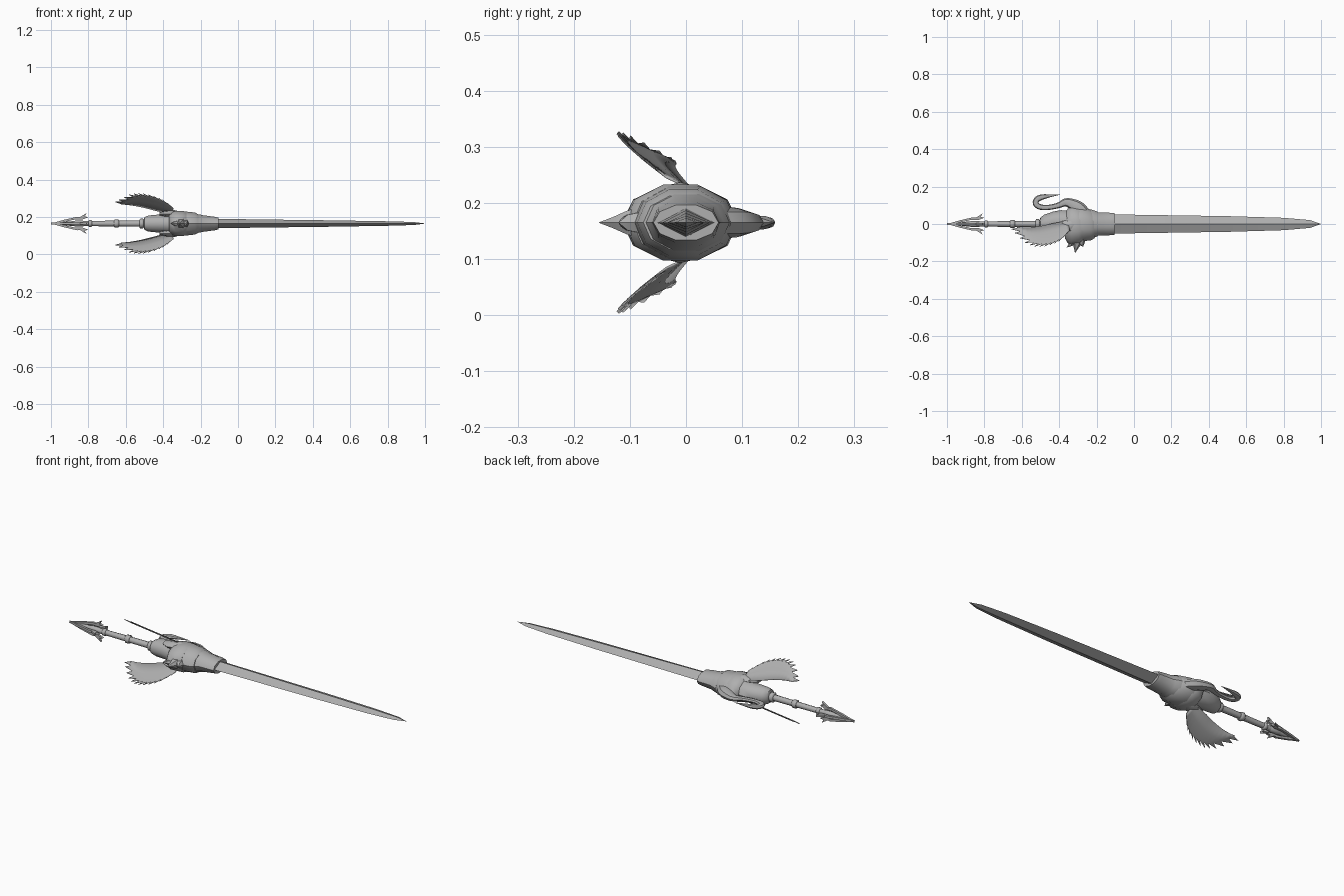
import bpy, bmesh, math
from mathutils import Vector

if "Cube" in bpy.data.objects:
    bpy.data.objects.remove(bpy.data.objects["Cube"])

ZC = 0.165  # height of the weapon's long axis
steel = bpy.data.materials.new("dark_steel")
steel.diffuse_color = (0.43, 0.43, 0.43, 1)
steel.use_nodes = True
steel.node_tree.nodes["Principled BSDF"].inputs["Base Color"].default_value = steel.diffuse_color


def make(name, verts, faces, thickness=0, smooth=0):
    me = bpy.data.meshes.new(name)
    me.from_pydata(verts, [], faces)
    me.materials.append(steel)
    bm = bmesh.new()
    bm.from_mesh(me)
    bmesh.ops.remove_doubles(bm, verts=bm.verts, dist=1e-5)
    bmesh.ops.recalc_face_normals(bm, faces=bm.faces)
    bm.to_mesh(me)
    bm.free()
    ob = bpy.data.objects.new(name, me)
    bpy.context.collection.objects.link(ob)
    if smooth:
        bpy.ops.object.select_all(action='DESELECT')
        ob.select_set(True)
        bpy.context.view_layer.objects.active = ob
        bpy.ops.object.shade_smooth_by_angle(angle=math.radians(smooth))
    if thickness:
        mod = ob.modifiers.new("thickness", 'SOLIDIFY')
        mod.thickness = thickness
        mod.offset = 0
    return ob


def loft(name, rings, sides, follow=False, turn=0.0, smooth=40):
    """Rings are (x, y, half width, half height); follow tilts them to the path."""
    verts, faces = [], []
    n = len(rings)
    for i, (x, y, rw, rz) in enumerate(rings):
        side = Vector((0, 1, 0))
        if follow:
            a, b = rings[max(i - 1, 0)], rings[min(i + 1, n - 1)]
            t = Vector((b[0] - a[0], b[1] - a[1], 0)).normalized()
            side = Vector((-t.y, t.x, 0))
        for k in range(sides):
            a = 2 * math.pi * k / sides + turn
            verts.append(Vector((x, y, ZC)) + side * rw * math.cos(a)
                         + Vector((0, 0, rz * math.sin(a))))
    for i in range(n - 1):
        for k in range(sides):
            j = (k + 1) % sides
            faces.append((i * sides + k, i * sides + j,
                          (i + 1) * sides + j, (i + 1) * sides + k))
    faces += [tuple(range(sides)), tuple(range((n - 1) * sides, n * sides))]
    return make(name, verts, faces, 0, smooth)


def along(pts, t):
    """Smooth point on a path, t from 0 to 1."""
    p = [Vector(q) for q in pts]
    f = min(t, 0.9999) * (len(p) - 1)
    i = int(f)
    u = f - i
    a, b, c, d = p[max(i - 1, 0)], p[i], p[i + 1], p[min(i + 2, len(p) - 1)]
    return 0.5 * (2 * b + (c - a) * u + (2 * a - 5 * b + 4 * c - d) * u * u
                  + (3 * b - a - 3 * c + d) * u ** 3)


# Diamond-section blade
loft("blade", [(-0.16, 0, .052, .026), (0.1, 0, .048, .022), (0.5, 0, .042, .017),
               (0.8, 0, .033, .012), (0.94, 0, .021, .008), (1.0, 0, .0005, .0005)], 4, smooth=25)

# Guard: overlapping bands
loft("guard_sleeve", [(-.23, 0, .078, .055), (-.20, 0, .068, .050), (-.19, 0, .062, .047),
                      (-.125, 0, .060, .038), (-.105, 0, .058, .033)], 10)
loft("guard_front_band", [(-.31, 0, .09, .066), (-.285, -.002, .092, .068),
                          (-.23, -.005, .082, .062), (-.21, -.008, .068, .05)], 10)
loft("guard_main_shell", [(-.37, -.01, .065, .05), (-.355, -.01, .092, .062),
                          (-.335, -.01, .104, .07), (-.295, -.01, .100, .071),
                          (-.275, -.01, .085, .064)], 10)
loft("guard_rear", [(-.505, 0, .018, .018), (-.50, 0, .035, .035), (-.48, .005, .045, .045),
                    (-.43, .012, .055, .05), (-.39, .012, .062, .052), (-.35, .0, .07, .056)], 10)

# Curling bird neck with pointed beak
neck = [(-.265, .05, .036), (-.295, .085, .036), (-.33, .106, .029), (-.365, .116, .022),
        (-.395, .103, .016), (-.43, .093, .014), (-.47, .088, .014), (-.505, .092, .015),
        (-.525, .108, .016), (-.52, .13, .016), (-.495, .143, .015), (-.45, .151, .008),
        (-.395, .157, .0006)]
path = [along(neck, i / 30) for i in range(31)]
loft("bird_neck", [(p.x, p.y, p.z, p.z * 0.75) for p in path], 8, follow=True)

# Tail spikes under the guard
for i, (x0, x1, y1, r) in enumerate([(-.305, -.315, -.155, .024), (-.33, -.36, -.125, .016),
                                     (-.28, -.27, -.12, .016)]):
    loft(f"tail_spike_{i + 1}", [(x0, -.07, r * 1.3, r * 1.5), (x0, -.105, r, r),
                                 ((x0 + x1) / 2, -.128 if i == 0 else -.114, r * .5, r * .5),
                                 (x1, y1, .0005, .0005)], 6, follow=True)

# Handle with rings
loft("handle", [(-.97, 0, .003, .003), (-.90, 0, .012, .012), (-.80, 0, .014, .014),
                (-.50, 0, .017, .017)], 8, smooth=50)
for i, (x, w, r) in enumerate([(-.515, .012, .026), (-.65, .013, .022),
                               (-.79, .01, .019), (-.85, .03, .016)]):
    loft(f"handle_ring_{i + 1}", [(x - w, 0, r * .8, r * .8), (x - w * .6, 0, r, r),
                                  (x + w * .6, 0, r, r), (x + w, 0, r * .8, r * .8)],
         8, smooth=50)

# Barbed arrow pommel: four fins
fin = [(-1, 0), (-.93, .02), (-.86, .036), (-.845, .034), (-.81, .056), (-.82, .038),
       (-.80, .034), (-.83, .022), (-.87, .022), (-.94, .006)]
for k in range(4):
    c, s = round(math.cos(k * math.pi / 2)), round(math.sin(k * math.pi / 2))
    make(f"pommel_fin_{k + 1}", [(x, r * c, ZC + r * s) for x, r in fin],
         [tuple(range(len(fin)))], 0.012)

# Feathered wings, mirrored above and below
inner = [(-.35, .015, 0), (-.42, .005, 0), (-.50, -.012, 0), (-.57, -.02, 0), (-.625, -.018, 0)]
outer = [(-.345, -.035, 0), (-.40, -.082, 0), (-.475, -.104, 0), (-.55, -.09, 0), (-.625, -.022, 0)]
N = 13
for name, sgn in (("upper_wing", 1), ("lower_wing", -1)):
    def lift(p, up=0):
        h = 0.06 + 0.65 * -p.y + 0.12 * (-0.36 - p.x) + up
        return (p.x, p.y, ZC + sgn * h)
    verts, faces = [], []
    for i in range(N):
        a, b = i / N, (i + 1) / N
        i0, i1, o0, o1 = along(inner, a), along(inner, b), along(outer, a), along(outer, b)
        size = min(1, 0.3 + 1.4 * a)
        tip = o1 + Vector((-.012 - .02 * a, -.024 + .022 * a * a, 0)) * size
        m0, m1 = i0.lerp(o0, .5), i1.lerp(o1, .5)
        k = len(verts)
        verts += [lift(i0), lift(i1), lift(m1, .004), lift(m0, .004),
                  lift(o1), lift(tip, .002), lift(o0)]
        faces += [(k, k + 1, k + 2, k + 3), (k + 3, k + 2, k + 4, k + 6),
                  (k + 6, k + 4, k + 5)]
    make(name, verts, faces, 0.004, 40)
    # Wing shoulder joining the guard
    sh = loft(name + "_shoulder", [(-.42, -.02, .02, .008), (-.385, -.02, .035, .016),
                                   (-.34, -.01, .035, .02), (-.31, 0, .02, .012)], 8)
    sh.location.z = sgn * 0.052
